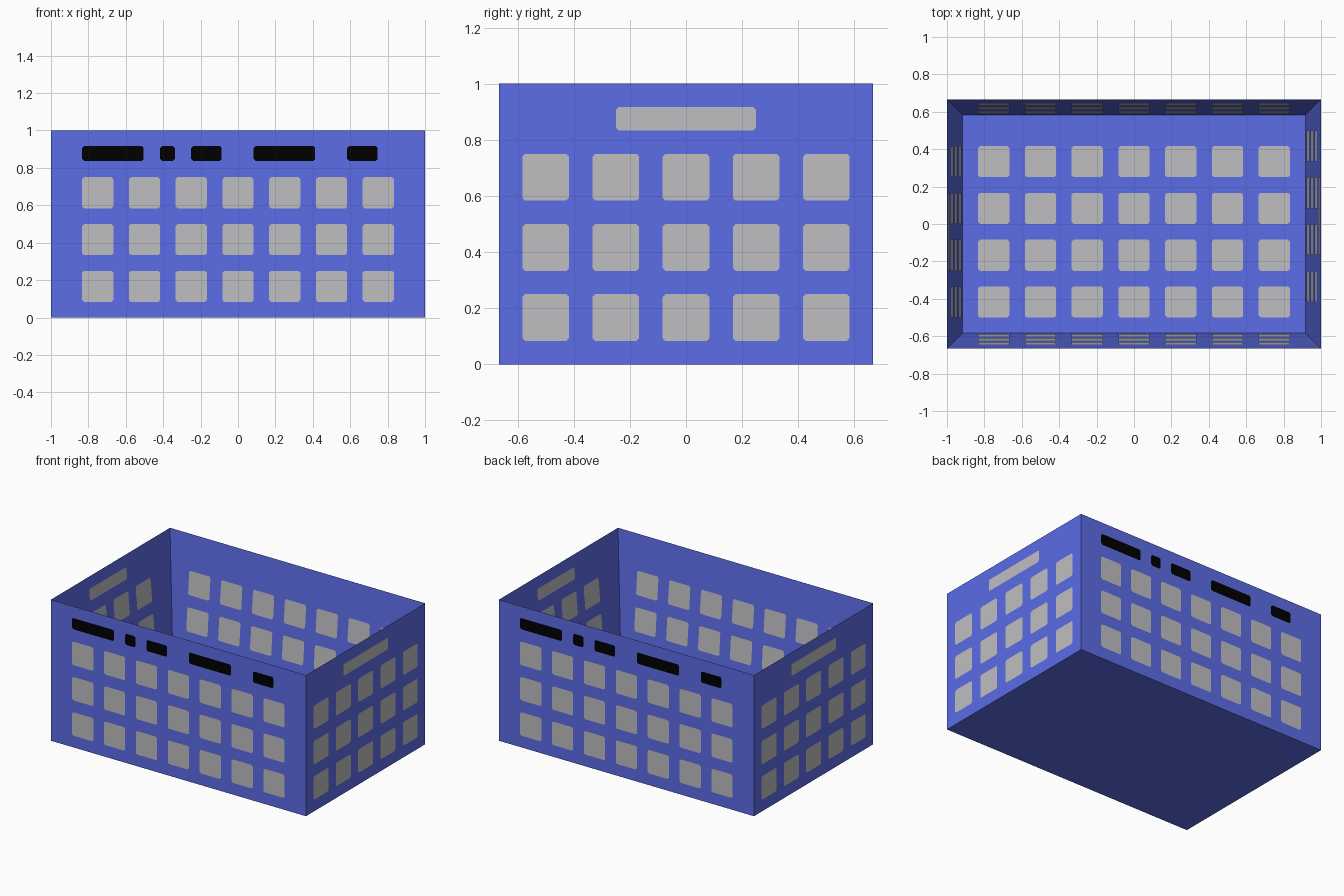
import bpy, bmesh
from mathutils import Vector

if "Cube" in bpy.data.objects:
    bpy.data.objects.remove(bpy.data.objects["Cube"], do_unlink=True)

P = 1 / 12                      # design module
HX, HY, H = 12 * P, 8 * P, 1.0  # half width, half depth, height
FLOOR = 0.01                    # thickness of the base
SLOPE = P / (H - FLOOR)         # inward lean of the inner walls
UP = Vector((0, 0, 1))


def material(name, rgb):
    m = bpy.data.materials.new(name)
    m.use_nodes = True
    m.diffuse_color = (*rgb, 1)
    bsdf = m.node_tree.nodes["Principled BSDF"]
    bsdf.inputs["Base Color"].default_value = (*rgb, 1)
    bsdf.inputs["Roughness"].default_value = 0.8
    return m


BLUE = material("crate blue", (0.11, 0.155, 0.82))
GREY = material("panel grey", (0.52, 0.52, 0.54))
BLACK = material("dash black", (0.0, 0.0, 0.0))


def make_object(name, bm, mat):
    me = bpy.data.meshes.new(name)
    bm.to_mesh(me)
    bm.free()
    me.materials.append(mat)
    ob = bpy.data.objects.new(name, me)
    bpy.context.collection.objects.link(ob)


def plate(bm, frame, u0, u1, v0, v1, c=0.01, lift=0.001):
    """Flat inlay with clipped corners lying on a surface frame."""
    origin, u, v = frame
    base = origin + u.cross(v).normalized() * lift
    outline = [(u0 + c, v0), (u1 - c, v0), (u1, v0 + c), (u1, v1 - c),
               (u1 - c, v1), (u0 + c, v1), (u0, v1 - c), (u0, v0 + c)]
    bm.faces.new([bm.verts.new(base + u * a + v * b) for a, b in outline])


def grid(bm, frame, u_start, cols, v_start, rows):
    """Square panels two modules wide, one module apart."""
    for i in range(cols):
        for j in range(rows):
            a, b = u_start + 3 * i, v_start + 3 * j
            plate(bm, frame, a * P, (a + 2) * P, b * P, (b + 2) * P)


# Crate shell: box with its top pushed down to form the tapered inside
bm = bmesh.new()
bmesh.ops.create_cube(bm, size=1)
for vert in bm.verts:
    vert.co = (vert.co.x * 2 * HX, vert.co.y * 2 * HY, (vert.co.z + 0.5) * H)
floor = max(bm.faces, key=lambda f: f.calc_center_median().z)
bmesh.ops.inset_individual(bm, faces=[floor], thickness=P, depth=0,
                           use_even_offset=True)
for vert in floor.verts:
    vert.co.z = FLOOR
make_object("crate_shell", bm, BLUE)

# Wall panels, inside and out (the model's left is +x)
walls = {"front": Vector((0, -1, 0)), "back": Vector((0, 1, 0)),
         "left": Vector((1, 0, 0)), "right": Vector((-1, 0, 0))}
for side, n in walls.items():
    along = UP.cross(n)
    half = HX if n.x else HY
    outer = (n * half, along, UP)
    inner = (n * (half - SLOPE * H), -along, UP + n * SLOPE)
    out_bm, in_bm = bmesh.new(), bmesh.new()
    if n.x:
        # Short ends carry a long grip panel under the rim
        grid(out_bm, outer, -7, 5, 1, 3)
        plate(out_bm, outer, -3 * P, 3 * P, 10 * P, 11 * P)
        grid(in_bm, inner, -6, 4, 1, 3)
        plate(in_bm, inner, -3 * P, 2 * P, 10 * P, 11 * P)
    else:
        grid(out_bm, outer, -10, 7, 1, 3)
        grid(in_bm, inner, -10, 7, 1, 3)
        # Row of dark dashes below the rim
        dash_bm = bmesh.new()
        for start, length in ((-10, 4), (-5, 1), (-3, 2), (1, 4), (7, 2)):
            plate(dash_bm, outer, start * P, (start + length) * P - 0.004,
                  10 * P + 0.004, 11 * P)
        make_object(side + "_dashes", dash_bm, BLACK)
    make_object(side + "_outer_panels", out_bm, GREY)
    make_object(side + "_inner_panels", in_bm, GREY)

# Floor panels
bm = bmesh.new()
grid(bm, (UP * FLOOR, Vector((1, 0, 0)), Vector((0, 1, 0))), -10, 7, -6, 4)
make_object("floor_panels", bm, GREY)
